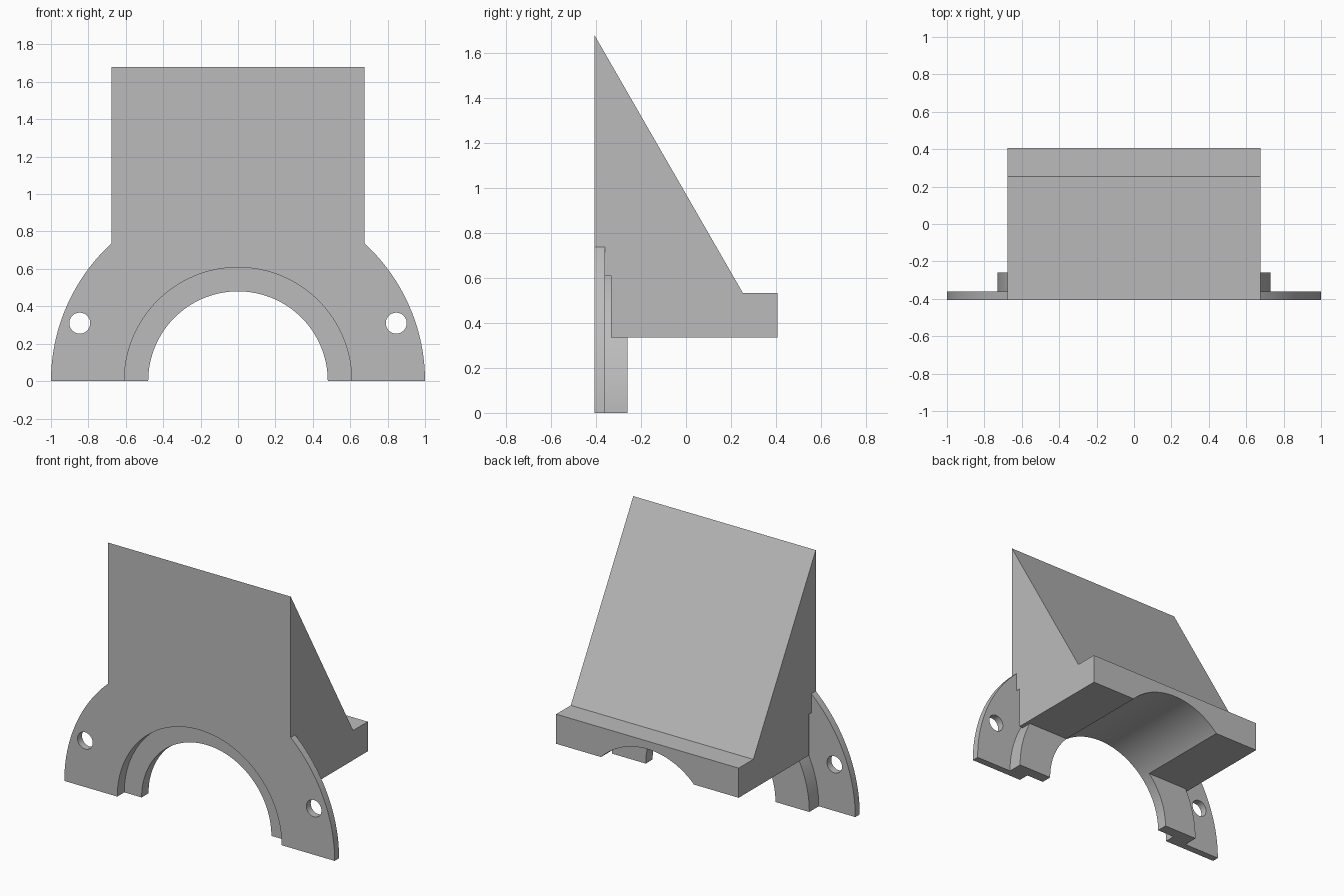
import bpy
from math import cos, sin, pi

cube = bpy.data.objects.get("Cube")
if cube:
    bpy.data.objects.remove(cube, do_unlink=True)

FRONT, BACK = -0.407, 0.407
HALF_WIDTH = 0.675

grey = bpy.data.materials.new("plain grey")
grey.use_nodes = True
grey.diffuse_color = (0.5, 0.5, 0.5, 1)
grey.node_tree.nodes["Principled BSDF"].inputs["Base Color"].default_value = (0.5, 0.5, 0.5, 1)


def prism(name, bottom, top):
    """Closed solid between two matching outlines."""
    n = len(bottom)
    faces = [tuple(range(n))[::-1], tuple(range(n, 2 * n))]
    faces += [(i, (i + 1) % n, n + (i + 1) % n, n + i) for i in range(n)]
    mesh = bpy.data.meshes.new(name)
    mesh.from_pydata(list(bottom) + list(top), [], faces)
    mesh.materials.append(grey)
    obj = bpy.data.objects.new(name, mesh)
    bpy.context.collection.objects.link(obj)
    # Make all normals point outward
    import bmesh
    bm = bmesh.new()
    bm.from_mesh(mesh)
    bmesh.ops.recalc_face_normals(bm, faces=bm.faces)
    bm.to_mesh(mesh)
    bm.free()
    return obj


def disc(name, radius, y0, y1, x=0, z=0, sweep=2 * pi, steps=128):
    """Disc or half disc lying across the y axis."""
    count = steps if sweep > 6 else steps + 1
    ring = [(x + radius * cos(sweep * i / steps), z + radius * sin(sweep * i / steps))
            for i in range(count)]
    return prism(name, [(a, y0, b) for a, b in ring], [(a, y1, b) for a, b in ring])


def combine(target, other, operation):
    mod = target.modifiers.new(operation, 'BOOLEAN')
    mod.operation = operation
    mod.solver = 'EXACT'
    mod.object = other
    bpy.context.view_layer.objects.active = target
    bpy.ops.object.modifier_apply(modifier=mod.name)
    bpy.data.objects.remove(other, do_unlink=True)


# Wedge body with a low ledge at the back
side = [(FRONT, 0.335), (BACK, 0.335), (BACK, 0.533), (0.253, 0.533), (FRONT, 1.68)]
bracket = prism("wedge_bracket", [(-HALF_WIDTH, y, z) for y, z in side],
                [(HALF_WIDTH, y, z) for y, z in side])

# Thin clearance slot behind the flange
combine(bracket, disc("slot_cutter", 0.91, -0.38, -0.333), 'DIFFERENCE')

# Half-round flange and the collar behind it
combine(bracket, disc("flange", 1.0, FRONT, -0.36, sweep=pi), 'UNION')
combine(bracket, disc("collar", 0.73, -0.39, -0.26, sweep=pi), 'UNION')

# Through bore, front counterbore and the two screw holes
combine(bracket, disc("bore_cutter", 0.48, -0.6, 0.6), 'DIFFERENCE')
combine(bracket, disc("counterbore_cutter", 0.608, -0.6, -0.333), 'DIFFERENCE')
for s in (-1, 1):
    combine(bracket, disc("screw_cutter", 0.056, -0.6, -0.345, x=s * 0.846, z=0.31, steps=48),
            'DIFFERENCE')

bpy.ops.object.select_all(action='DESELECT')
bracket.select_set(True)
bpy.context.view_layer.objects.active = bracket
bpy.ops.object.shade_smooth_by_angle()
